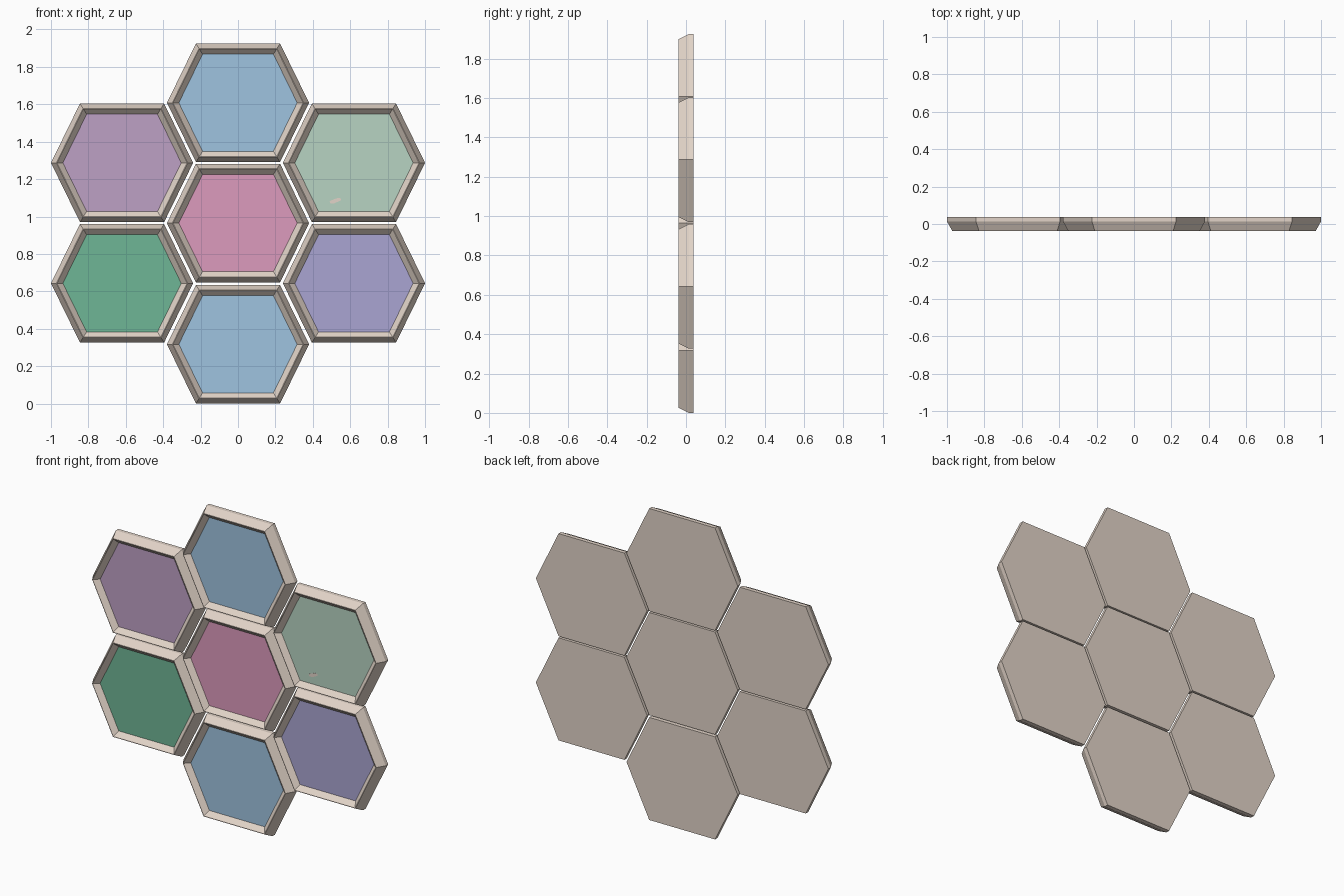
import bpy, bmesh, math

if "Cube" in bpy.data.objects:
    bpy.data.objects.remove(bpy.data.objects["Cube"])

BACK, RIM, FLOOR = 0.038, -0.038, -0.006
HALF_W, HALF_FLAT, HALF_H = 0.38, 0.225, 0.317


def material(name, rgb):
    def lin(c):
        c /= 255
        return c / 12.92 if c <= 0.04045 else ((c + 0.055) / 1.055) ** 2.4
    m = bpy.data.materials.new(name)
    m.diffuse_color = (*[lin(c) for c in rgb], 1)
    m.use_nodes = True
    m.node_tree.nodes["Principled BSDF"].inputs["Base Color"].default_value = m.diffuse_color
    return m


def hexagon(inset):
    """Hexagon outline (x, z), moved inwards by an even distance."""
    run = HALF_W - HALF_FLAT
    a = HALF_W - inset * math.hypot(run, HALF_H) / HALF_H
    h = HALF_H - inset
    b = a - h * run / HALF_H
    return [(a, 0), (b, h), (-b, h), (-a, 0), (-b, -h), (b, -h)]


def lofted(name, rings, loc, mat):
    """Closed solid through (outline, y) rings from back to front."""
    bm = bmesh.new()
    loops = [[bm.verts.new((x, y, z)) for x, z in pts] for pts, y in rings]
    n = len(loops[0])
    for p, q in zip(loops, loops[1:]):
        for i in range(n):
            j = (i + 1) % n
            bm.faces.new((p[i], p[j], q[j], q[i]))
    bm.faces.new(loops[0])
    bm.faces.new(loops[-1])
    bmesh.ops.recalc_face_normals(bm, faces=bm.faces)
    me = bpy.data.meshes.new(name)
    bm.to_mesh(me)
    bm.free()
    me.materials.append(mat)
    ob = bpy.data.objects.new(name, me)
    ob.location = loc
    bpy.context.collection.objects.link(ob)
    return ob


cream = material("cream frame", (226, 212, 200))
blue = material("sky blue", (159, 196, 224))
tiles = [
    ("bottom", 0, 0.317, blue),
    ("centre", 0, 0.965, material("pink", (220, 155, 189))),
    ("top", 0, 1.608, blue),
    ("lower_left", -0.62, 0.643, material("green", (111, 182, 150))),
    ("upper_left", -0.62, 1.287, material("mauve", (190, 161, 197))),
    ("lower_right", 0.62, 0.643, material("periwinkle", (170, 165, 210))),
    ("upper_right", 0.62, 1.287, material("pale green", (183, 211, 194))),
]

for name, x, z, mat in tiles:
    # Tray: straight sides, bevelled outside, sharp rim, sloped inside
    lofted(name + "_frame", [
        (hexagon(0), BACK), (hexagon(0), 0.014), (hexagon(0.026), RIM),
        (hexagon(0.029), RIM), (hexagon(0.060), FLOOR)], (x, 0, z), cream)
    # Coloured panel lying in the tray
    lofted(name + "_panel", [
        (hexagon(0.057), FLOOR + 0.002), (hexagon(0.057), FLOOR - 0.003)],
        (x, 0, z), mat)

# Small cream fleck on the pale green panel
fleck = [(0.032, 0.014), (0.012, 0.016), (-0.03, 0.0), (-0.026, -0.013),
         (-0.005, -0.013), (0.03, 0.004)]
lofted("fleck", [(fleck, FLOOR - 0.002), (fleck, FLOOR - 0.004)],
       (0.52, 0, 1.083), cream)
